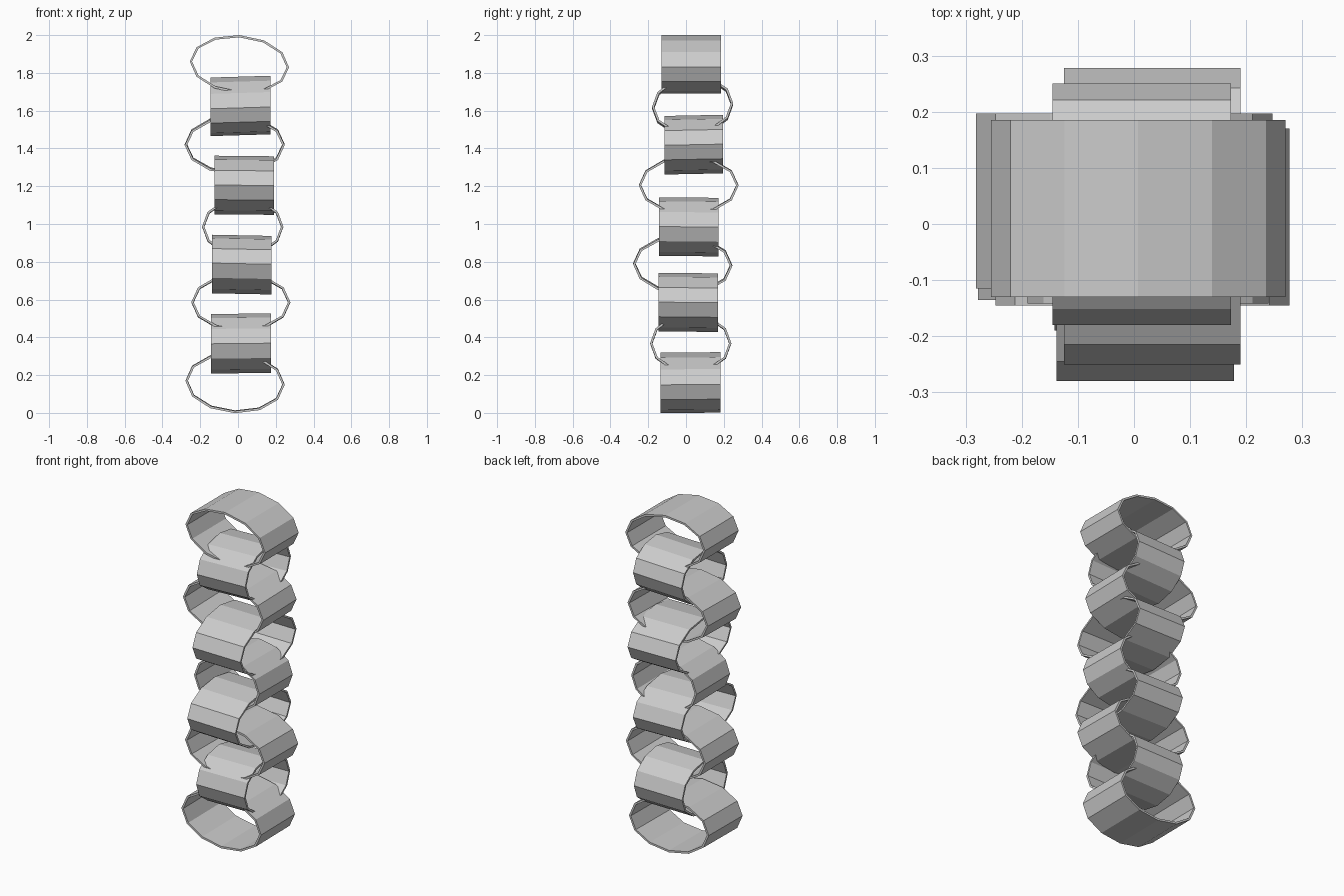
import bpy, bmesh, math

if "Cube" in bpy.data.objects:
    bpy.data.objects.remove(bpy.data.objects["Cube"])

SIDES = 12
THICK = 0.012


def make_link(name, axis, z_lo, z_hi, lo, hi, w_lo, w_hi, shear=0.0, tilt=0.0):
    """Flat-faced oval band: spans lo..hi across, z_lo..z_hi in height,
    and w_lo..w_hi along its own axis (x or y)."""
    bm = bmesh.new()
    c, a = (lo + hi) / 2, (hi - lo) / 2
    zc, b = (z_lo + z_hi) / 2, (z_hi - z_lo) / 2
    loops = []
    # outer rim, far rim, inner far rim, inner near rim
    for w, inset in ((w_lo, 0), (w_hi, 0), (w_hi, THICK), (w_lo, THICK)):
        ring = []
        for i in range(SIDES):
            t = 2 * math.pi * i / SIDES
            h = c + (a - inset) * math.cos(t)
            z = zc + (b - inset) * math.sin(t) + shear * math.cos(t)
            z += tilt * (w - (w_lo + w_hi) / 2)
            ring.append(bm.verts.new((h, w, z) if axis == 'y' else (w, h, z)))
        loops.append(ring)
    for k in range(4):
        p, q = loops[k], loops[(k + 1) % 4]
        for i in range(SIDES):
            j = (i + 1) % SIDES
            bm.faces.new((p[i], p[j], q[j], q[i]))
    bmesh.ops.recalc_face_normals(bm, faces=bm.faces)
    mesh = bpy.data.meshes.new(name)
    bm.to_mesh(mesh)
    bm.free()
    bpy.context.collection.objects.link(bpy.data.objects.new(name, mesh))


# chain of alternating links, top to bottom
links = [
    ('y', 1.69, 2.00, -0.255, 0.270, -0.13, 0.185, -0.015, 0.00),
    ('x', 1.47, 1.78, -0.180, 0.250, -0.145, 0.173, 0.010, 0.03),
    ('y', 1.265, 1.575, -0.282, 0.247, -0.115, 0.197, 0.000, 0.02),
    ('x', 1.05, 1.36, -0.250, 0.278, -0.125, 0.190, 0.000, -0.01),
    ('y', 0.83, 1.14, -0.190, 0.240, -0.142, 0.172, 0.000, -0.01),
    ('x', 0.63, 0.94, -0.280, 0.245, -0.138, 0.178, -0.005, -0.02),
    ('y', 0.43, 0.74, -0.247, 0.277, -0.145, 0.170, 0.000, -0.01),
    ('x', 0.21, 0.525, -0.190, 0.240, -0.142, 0.175, 0.000, 0.01),
    ('y', 0.00, 0.32, -0.278, 0.247, -0.135, 0.183, -0.010, 0.01),
]
for n, spec in enumerate(links, 1):
    make_link(f"chain_link_{n}", *spec)
